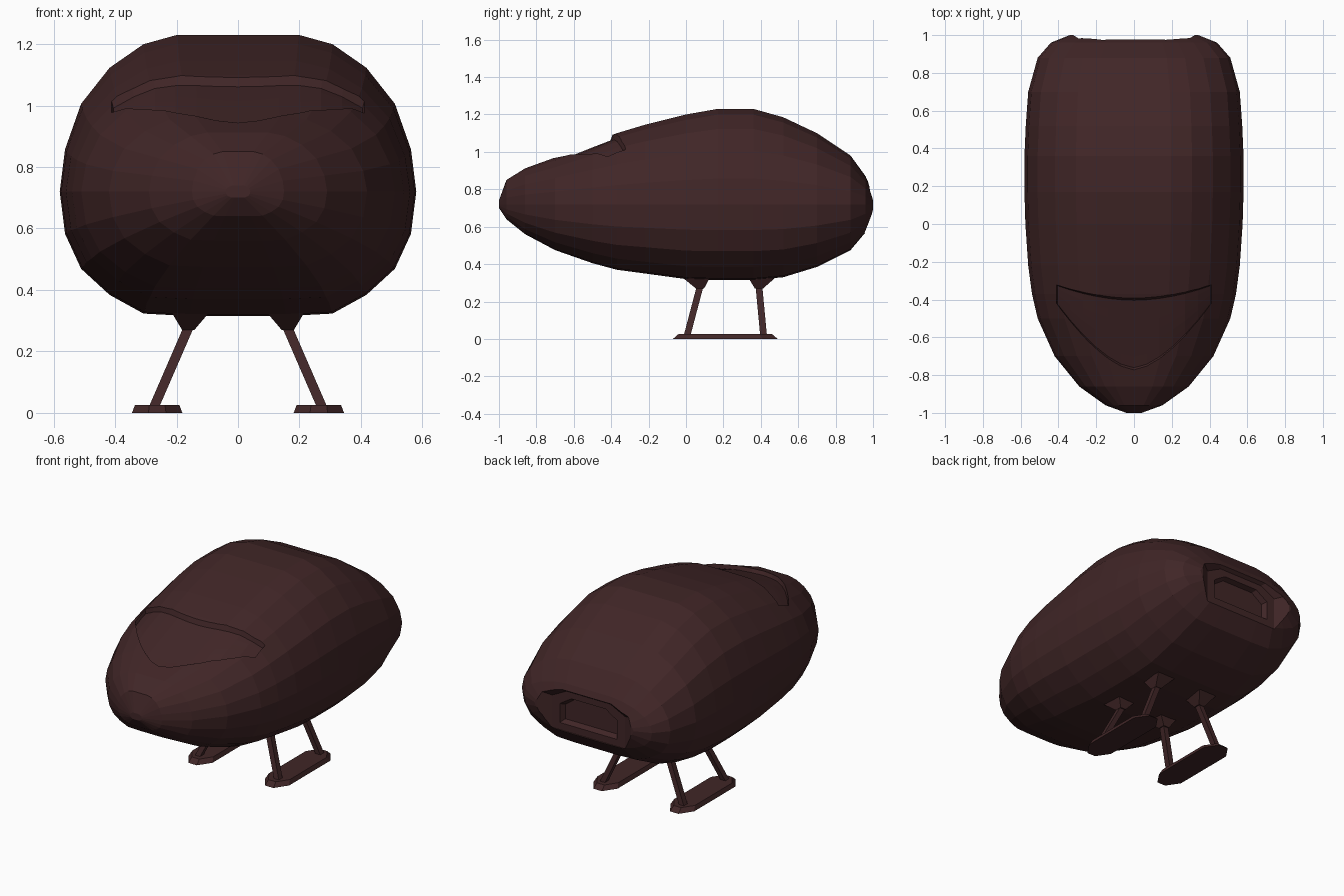
import bpy
import bmesh
from mathutils import Vector

cube = bpy.data.objects.get("Cube")
if cube:
    bpy.data.objects.remove(cube, do_unlink=True)

# Single dark hull colour
paint = bpy.data.materials.new("dark_maroon")
paint.use_nodes = True
colour = (0.052, 0.019, 0.020, 1)
paint.diffuse_color = colour
paint.node_tree.nodes["Principled BSDF"].inputs["Base Color"].default_value = colour

MID = 0.72
# Hull stations: y, half width, top, bottom
STATIONS = [
    (-1.0, .04, .74, .70), (-.96, .15, .85, .64), (-.86, .29, .912, .56),
    (-.7, .42, .97, .475), (-.5, .51, 1.05, .405), (-.37, .54, 1.1, .37),
    (-.22, .56, 1.145, .35), (0, .575, 1.2, .32), (.17, .58, 1.23, .315),
    (.36, .58, 1.23, .315), (.52, .573, 1.185, .33), (.7, .56, 1.1, .385),
    (.88, .51, .98, .475), (.96, .44, .87, .57), (1.0, .34, .78, .65)]
# Half cross-section, from top centre to bottom centre
UPPER = [(0, 1), (.34, 1), (.53, .94), (.72, .79), (.88, .56), (.97, .27), (1, 0)]
LOWER = [(.97, -.34), (.88, -.62), (.72, -.83), (.53, -.98), (.27, -1), (0, -1)]


def make_object(name, bm):
    bmesh.ops.recalc_face_normals(bm, faces=bm.faces)
    mesh = bpy.data.meshes.new(name)
    bm.to_mesh(mesh)
    bm.free()
    mesh.materials.append(paint)
    obj = bpy.data.objects.new(name, mesh)
    bpy.context.collection.objects.link(obj)
    return obj


def loft(name, rings):
    """Skin closed rings of equal length and cap both ends."""
    bm = bmesh.new()
    rows = [[bm.verts.new(p) for p in ring] for ring in rings]
    n = len(rows[0])
    for a, b in zip(rows, rows[1:]):
        for i in range(n):
            j = (i + 1) % n
            bm.faces.new((a[i], a[j], b[j], b[i]))
    bm.faces.new(rows[0])
    bm.faces.new(rows[-1])
    return make_object(name, bm)


def lerp_table(table, key, col):
    for a, b in zip(table, table[1:]):
        if a[0] <= key <= b[0]:
            return a[col] + (b[col] - a[col]) * (key - a[0]) / (b[0] - a[0])
    return table[-1][col]


def hull_top(x, y):
    width, top = lerp_table(STATIONS, y, 1), lerp_table(STATIONS, y, 2)
    return MID + (top - MID) * lerp_table(UPPER, min(abs(x) / width, 1), 1)


def carve(target, cutter):
    cutter.hide_render = True
    mod = target.modifiers.new("recess", 'BOOLEAN')
    mod.operation = 'DIFFERENCE'
    mod.solver = 'EXACT'
    mod.object = cutter
    bpy.context.view_layer.objects.active = target
    bpy.ops.object.modifier_apply(modifier=mod.name)
    bpy.data.objects.remove(cutter, do_unlink=True)


# Hull
half = UPPER + LOWER
outline = half + [(-x, z) for x, z in reversed(half[1:-1])]
hull = loft("hull", [
    [(x * w, y, MID + z * (top - MID if z > 0 else MID - bottom)) for x, z in outline]
    for y, w, top, bottom in STATIONS])

# Sunken visor window, following the hull surface
COLS, ROWS = 12, 6


def visor_point(i, j, inset, lift):
    u = (2 * i / COLS - 1) * (1 - inset * .5)
    v = inset + (1 - 2 * inset) * j / ROWS
    x = .42 * u
    low = -.79 + .38 * abs(u) ** 1.6
    high = -.375 + .06 * u * u
    y = low + (high - low) * v
    return x, y, hull_top(x, y) + lift


bm = bmesh.new()
floor, lid = [
    [[bm.verts.new(visor_point(i, j, inset, lift)) for j in range(ROWS + 1)]
     for i in range(COLS + 1)] for inset, lift in ((.07, -.026), (0, .04))]
for grid in (floor, lid):
    for i in range(COLS):
        for j in range(ROWS):
            bm.faces.new((grid[i][j], grid[i + 1][j], grid[i + 1][j + 1], grid[i][j + 1]))
border = ([(i, 0) for i in range(COLS)] + [(COLS, j) for j in range(ROWS)]
          + [(i, ROWS) for i in range(COLS, 0, -1)] + [(0, j) for j in range(ROWS, 0, -1)])
for (i, j), (k, m) in zip(border, border[1:] + border[:1]):
    bm.faces.new((floor[i][j], floor[k][m], lid[k][m], lid[i][j]))
carve(hull, make_object("visor_cutter", bm))


# Stepped recess in the rear
def rear_ring(y, w, low, high):
    return [(-w, y, low), (w, y, low), (w, y, high - .05),
            (w * .6, y, high), (-w * .6, y, high), (-w, y, high - .05)]


carve(hull, loft("rear_cutter", [rear_ring(1.03, .37, .52, .87),
                                 rear_ring(.955, .25, .57, .82)]))
carve(hull, loft("rear_inner_cutter", [rear_ring(.98, .21, .6, .79),
                                       rear_ring(.925, .18, .63, .77)]))


# Landing gear
def box_ring(x, y, z, rx, ry):
    return [(x - rx, y - ry, z), (x + rx, y - ry, z),
            (x + rx, y + ry, z), (x - rx, y + ry, z)]


def skid_ring(x, z, rx, ry):
    shape = [(-.35, -1), (.35, -1), (1, -.72), (1, .72),
             (.35, 1), (-.35, 1), (-1, .72), (-1, -.72)]
    return [(x + a * rx, .21 + b * ry, z) for a, b in shape]


for side, s in (("left", 1), ("right", -1)):
    loft(side + "_skid", [skid_ring(s * .263, 0, .082, .28),
                          skid_ring(s * .263, .026, .072, .25)])
    for end, foot_y, top_y, base_y in (("front", .005, .075, .055), ("rear", .415, .39, .405)):
        loft(f"{side}_{end}_strut", [box_ring(s * .275, foot_y, .015, .017, .018),
                                     box_ring(s * .16, top_y, .28, .017, .018)])
        loft(f"{side}_{end}_socket", [box_ring(s * .162, top_y, .27, .02, .022),
                                      box_ring(s * .155, base_y, .325, .06, .07)])
